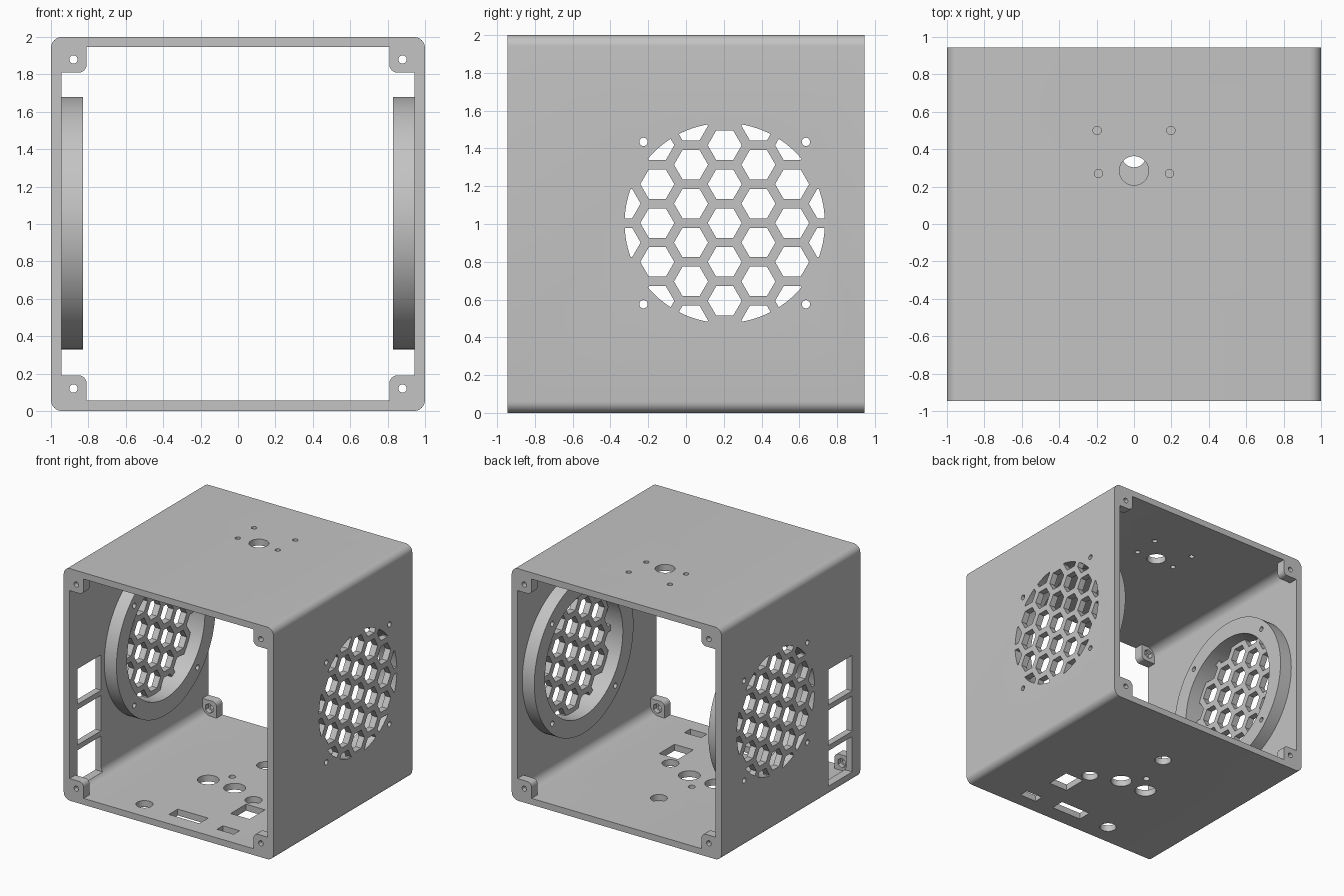
import bpy, bmesh
from math import sin, cos, pi, radians, hypot

if "Cube" in bpy.data.objects:
    bpy.data.objects.remove(bpy.data.objects["Cube"], do_unlink=True)

grey = bpy.data.materials.new("plain grey")
grey.use_nodes = True
GREY = (0.55, 0.55, 0.55, 1)
grey.diffuse_color = GREY
grey.node_tree.nodes["Principled BSDF"].inputs["Base Color"].default_value = GREY

DEPTH, WALL, MID = 0.945, 0.055, 1.0      # half depth, wall thickness, mid height
INNER = 1 - WALL
FAN_Y, FAN_Z, FAN_R = 0.205, 1.005, 0.53  # fan opening
SCREW = 0.022


# Helpers
def circle(cx, cy, r, n=32, start=0.0):
    return [(cx + r * cos(start + 2 * pi * i / n), cy + r * sin(start + 2 * pi * i / n))
            for i in range(n)]


def rect(cx, cy, w, h):
    return [(cx + a * w / 2, cy + b * h / 2) for a, b in ((-1, -1), (1, -1), (1, 1), (-1, 1))]


def rounded_square(cx, cy, half, r, n=8):
    pts = []
    for k, (a, b) in enumerate(((1, 1), (-1, 1), (-1, -1), (1, -1))):
        for i in range(n + 1):
            t = pi / 2 * (k + i / n)
            pts.append((cx + a * (half - r) + r * cos(t), cy + b * (half - r) + r * sin(t)))
    return pts


def prism(bm, pts, axis, lo, hi):
    """Extrude a flat outline along x (0), y (1) or z (2)."""
    def place(p, d):
        co = list(p)
        co.insert(axis, d)
        return co
    a = [bm.verts.new(place(p, lo)) for p in pts]
    b = [bm.verts.new(place(p, hi)) for p in pts]
    bm.faces.new(a)
    bm.faces.new(b)
    for i in range(len(pts)):
        j = (i + 1) % len(pts)
        bm.faces.new((a[i], a[j], b[j], b[i]))


def solid(name, prisms):
    bm = bmesh.new()
    for p in prisms:
        prism(bm, *p)
    bmesh.ops.recalc_face_normals(bm, faces=bm.faces)
    me = bpy.data.meshes.new(name)
    bm.to_mesh(me)
    bm.free()
    me.materials.append(grey)
    ob = bpy.data.objects.new(name, me)
    bpy.context.scene.collection.objects.link(ob)
    return ob


def combine(ob, cutter, operation="DIFFERENCE"):
    """Apply a boolean and discard the cutter."""
    cutter.hide_render = True
    mod = ob.modifiers.new("cut", "BOOLEAN")
    mod.operation, mod.solver, mod.object = operation, "EXACT", cutter
    bpy.context.view_layer.update()
    done = bpy.data.meshes.new_from_object(ob.evaluated_get(bpy.context.evaluated_depsgraph_get()))
    ob.modifiers.clear()
    ob.data = done
    bpy.data.objects.remove(cutter, do_unlink=True)


def finish(ob):
    bpy.ops.object.select_all(action="DESELECT")
    ob.select_set(True)
    bpy.context.view_layer.objects.active = ob
    bpy.ops.object.shade_smooth_by_angle(angle=radians(30))


# Square tube, open at front and back
shell = solid("enclosure_shell", [(rounded_square(0, MID, 1, 0.06), 1, -DEPTH, DEPTH)])
combine(shell, solid("cavity", [(rounded_square(0, MID, INNER, 0.08), 1, -1.2, 1.2)]))

# Honeycomb fan grilles through both side walls
PITCH, HEX_R = 0.206, 0.09
hexes = []
for col in range(-3, 4):
    for row in range(-4, 5):
        y = col * PITCH * cos(pi / 6)
        z = (row + (col % 2) / 2) * PITCH
        if hypot(y, z) < FAN_R + 0.06:
            hexes.append((circle(FAN_Y + y, FAN_Z + z, HEX_R, 6), 0, -1.2, 1.2))
grille = solid("grille_cutter", hexes)
combine(grille, solid("grille_limit", [(circle(FAN_Y, FAN_Z, FAN_R, 96), 0, -1.3, 1.3)]),
        "INTERSECT")
combine(shell, grille)

# Fan screw holes
fan_screws = [(circle(FAN_Y + a * 0.43, FAN_Z + b * 0.43, SCREW, 20), 0, -1.2, 1.2)
              for a in (-1, 1) for b in (-1, 1)]
cuts = list(fan_screws)

# Roof: cable hole and four screw holes
cuts.append((circle(0, 0.285, 0.078), 2, 1.8, 2.2))
for s in (-1, 1):
    cuts.append((circle(s * 0.197, 0.5, SCREW, 20), 2, 1.8, 2.2))
    cuts.append((circle(s * 0.19, 0.27, SCREW, 20), 2, 1.8, 2.2))

# Floor: round connector holes and rectangular sockets
for x, y, r in ((-0.21, -0.105, 0.086), (0.045, -0.11, 0.086), (0.295, -0.21, 0.067),
                (-0.36, -0.76, 0.067), (0, 0.37, 0.067), (-0.09, 0.05, 0.028)):
    cuts.append((circle(x, y, r), 2, -0.2, 0.2))
for x, y, w, d in ((0.05, -0.745, 0.29, 0.12), (0.38, -0.41, 0.18, 0.21),
                   (0.45, -0.775, 0.16, 0.08)):
    cuts.append((rect(x, y, w, d), 2, -0.2, 0.2))

# Right wall: three stacked windows
for i in range(3):
    cuts.append((rect(-0.675, 0.24 + i * 0.35, 0.32, 0.305), 0, -1.2, -0.8))
combine(shell, solid("hole_cutter", cuts))
finish(shell)

# Fan mounting rings on the inside of both side walls
for side, s in (("left", 1), ("right", -1)):
    ring = solid(side + "_fan_ring",
                 [(circle(FAN_Y, FAN_Z, 0.675, 96), 0, s * 0.83, s * INNER)])
    combine(ring, solid("ring_cutter",
                        [(circle(FAN_Y, FAN_Z, FAN_R, 96), 0, -1.2, 1.2)] + fan_screws))
    finish(ring)

# Corner lugs with screw holes and hexagonal nut pockets
LUG, ROUND = 0.135, 0.04
for end, sy in (("front", -1), ("back", 1)):
    for side, sx in (("left", 1), ("right", -1)):
        for level, sz in (("top", 1), ("bottom", -1)):
            near = INNER - LUG
            arc = [(near + ROUND - ROUND * cos(t), near + ROUND - ROUND * sin(t))
                   for t in (pi / 2 * i / 6 for i in range(7))]
            outline = arc + [(INNER, near), (INNER, INNER), (near, INNER)]
            outline = [(sx * a, MID + sz * b) for a, b in outline]
            lug = solid(f"{end}_{side}_{level}_lug",
                        [(outline, 1, sy * DEPTH, sy * (DEPTH - 0.08))])
            cx, cz = sx * 0.88, MID + sz * 0.88
            combine(lug, solid("screw_cutter", [(circle(cx, cz, SCREW, 20), 1, -1.2, 1.2)]))
            combine(lug, solid("nut_cutter", [(circle(cx, cz, 0.042, 6, pi / 6), 1,
                                               sy * (DEPTH - 0.04), sy * 0.7)]))
            finish(lug)
